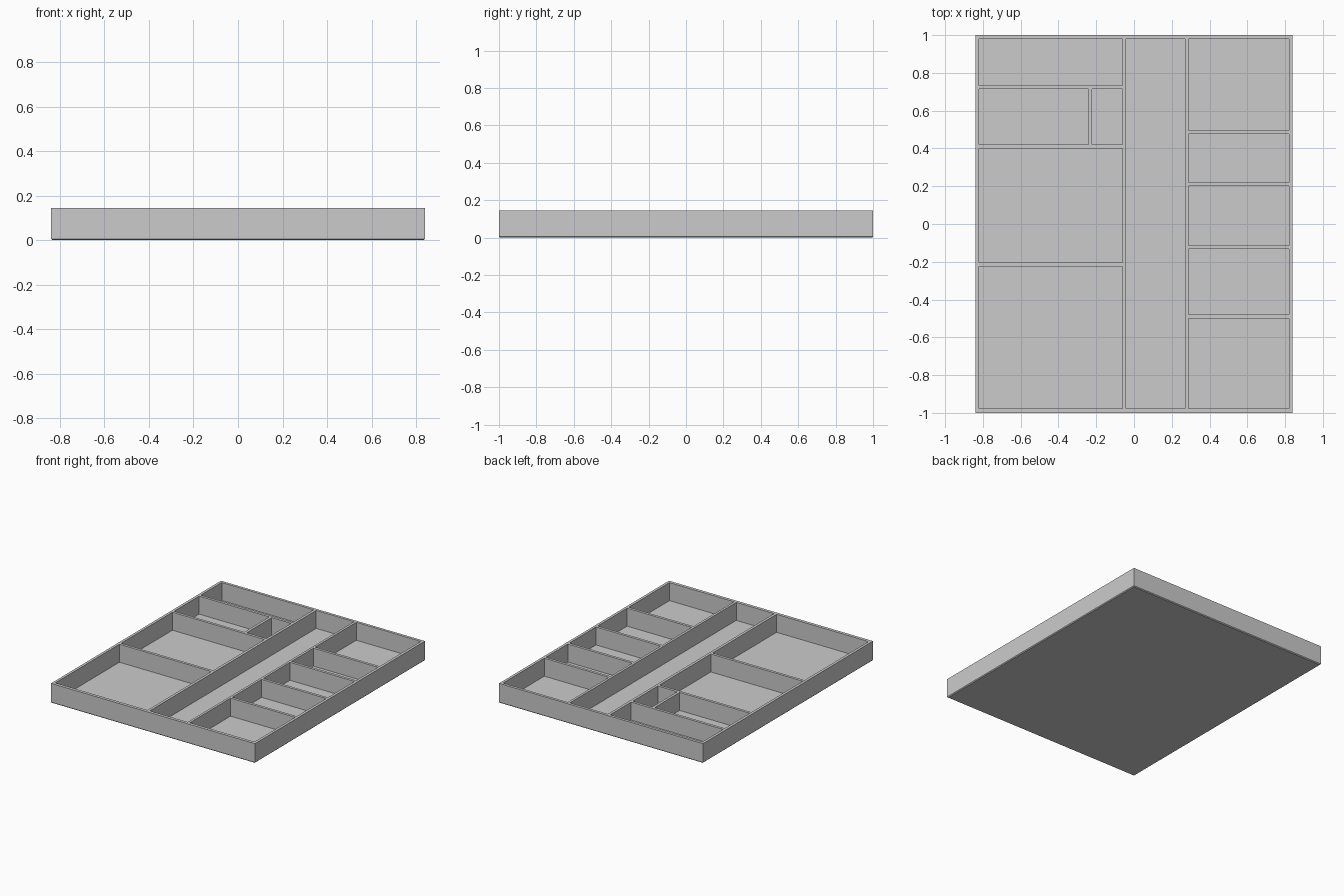
import bpy, bmesh
from mathutils import Vector

if "Cube" in bpy.data.objects:
    bpy.data.objects.remove(bpy.data.objects["Cube"])

H, FLOOR, CHAMFER = 0.146, 0.012, 0.006


def add_box(bm, x0, x1, y0, y1, z0, z1):
    verts = bmesh.ops.create_cube(bm, size=1)["verts"]
    bmesh.ops.scale(bm, vec=Vector((x1 - x0, y1 - y0, z1 - z0)), verts=verts)
    bmesh.ops.translate(bm, vec=Vector(((x0 + x1) / 2, (y0 + y1) / 2, (z0 + z1) / 2)), verts=verts)


def to_object(bm, name):
    mesh = bpy.data.meshes.new(name)
    bm.to_mesh(mesh)
    bm.free()
    obj = bpy.data.objects.new(name, mesh)
    bpy.context.collection.objects.link(obj)
    return obj


# tray block with a fine chamfer around the underside
bm = bmesh.new()
add_box(bm, -0.84, 0.84, -1, 1, 0, H)
bottom = [e for e in bm.edges if all(v.co.z < 0.001 for v in e.verts)]
bmesh.ops.bevel(bm, geom=bottom, offset=CHAMFER, segments=1, affect='EDGES')
tray = to_object(bm, "divided_tray")

# compartments: (x0, x1, y0, y1)
pockets = [(-0.042, 0.27, -0.977, 0.98)]                       # long middle channel
pockets += [(-0.82, -0.062, a, b) for a, b in                   # left column
            [(-0.977, -0.224), (-0.204, 0.40), (0.734, 0.98)]]
pockets += [(a, b, 0.42, 0.714) for a, b in                     # split row on the left
            [(-0.82, -0.242), (-0.222, -0.062)]]
pockets += [(0.288, 0.82, a, b) for a, b in                     # right column
            [(-0.977, -0.499), (-0.479, -0.133), (-0.113, 0.20),
             (0.22, 0.476), (0.496, 0.98)]]

bm = bmesh.new()
for p in pockets:
    add_box(bm, *p, FLOOR, H + 0.1)
cutter = to_object(bm, "compartment_cutter")

# hollow the compartments out of the block
mod = tray.modifiers.new("compartments", 'BOOLEAN')
mod.operation = 'DIFFERENCE'
mod.solver = 'EXACT'
mod.object = cutter
bpy.context.view_layer.objects.active = tray
tray.select_set(True)
bpy.ops.object.modifier_apply(modifier=mod.name)
bpy.data.objects.remove(cutter, do_unlink=True)
